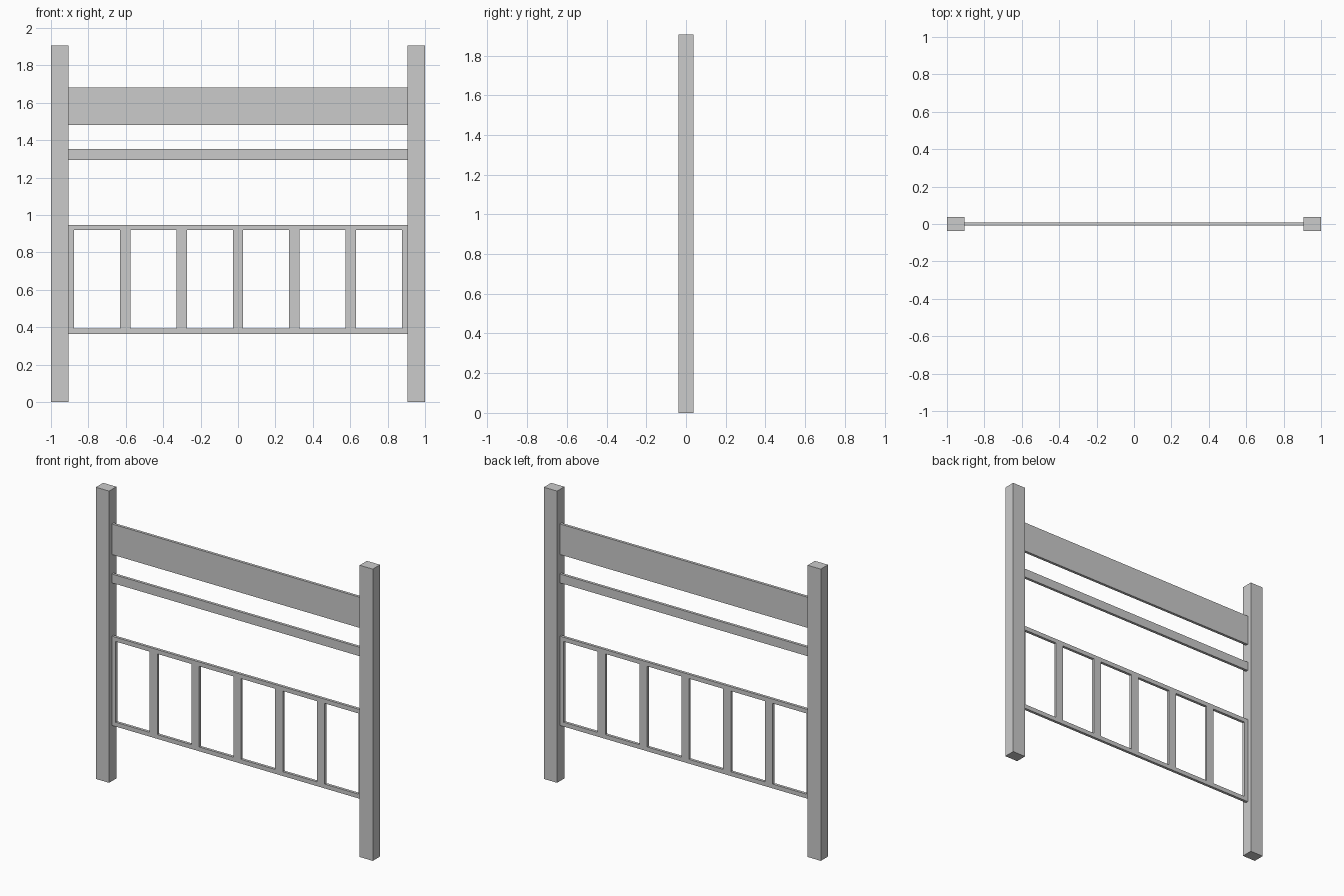
import bpy, bmesh

if "Cube" in bpy.data.objects:
    bpy.data.objects.remove(bpy.data.objects["Cube"])

POST_IN = 0.905      # inner face of the posts
RAIL_T = 0.018       # thickness of rails and panel


def box(name, x0, x1, z0, z1, thick):
    bm = bmesh.new()
    bmesh.ops.create_cube(bm, size=1)
    for v in bm.verts:
        v.co.x = x1 if v.co.x > 0 else x0
        v.co.y *= thick
        v.co.z = z1 if v.co.z > 0 else z0
    return finish(name, bm)


def finish(name, bm):
    mesh = bpy.data.meshes.new(name)
    bm.to_mesh(mesh)
    bm.free()
    obj = bpy.data.objects.new(name, mesh)
    bpy.context.collection.objects.link(obj)
    return obj


# Posts
box("left_post", -1, -POST_IN, 0, 1.905, 0.075)
box("right_post", POST_IN, 1, 0, 1.905, 0.075)

# Upper rails
box("wide_top_rail", -POST_IN, POST_IN, 1.48, 1.68, RAIL_T)
box("narrow_rail", -POST_IN, POST_IN, 1.295, 1.353, RAIL_T)

# Slatted lower panel: a flat grid with six openings, given thickness
CELLS, EDGE = 6, 0.028
pitch = 2 * POST_IN / CELLS
xs = [-POST_IN]
for i in range(CELLS):
    left = -POST_IN + i * pitch
    xs += [left + EDGE, left + pitch - EDGE]
xs.append(POST_IN)
zs = [0.364, 0.364 + EDGE, 0.947 - EDGE, 0.947]

bm = bmesh.new()
grid = [[bm.verts.new((x, 0, z)) for z in zs] for x in xs]
for i in range(len(xs) - 1):
    for j in range(3):
        if j == 1 and i % 2 == 1:
            continue  # opening
        bm.faces.new((grid[i][j], grid[i + 1][j], grid[i + 1][j + 1], grid[i][j + 1]))
panel = finish("slatted_panel", bm)
solid = panel.modifiers.new("thickness", 'SOLIDIFY')
solid.thickness = RAIL_T
solid.offset = 0
